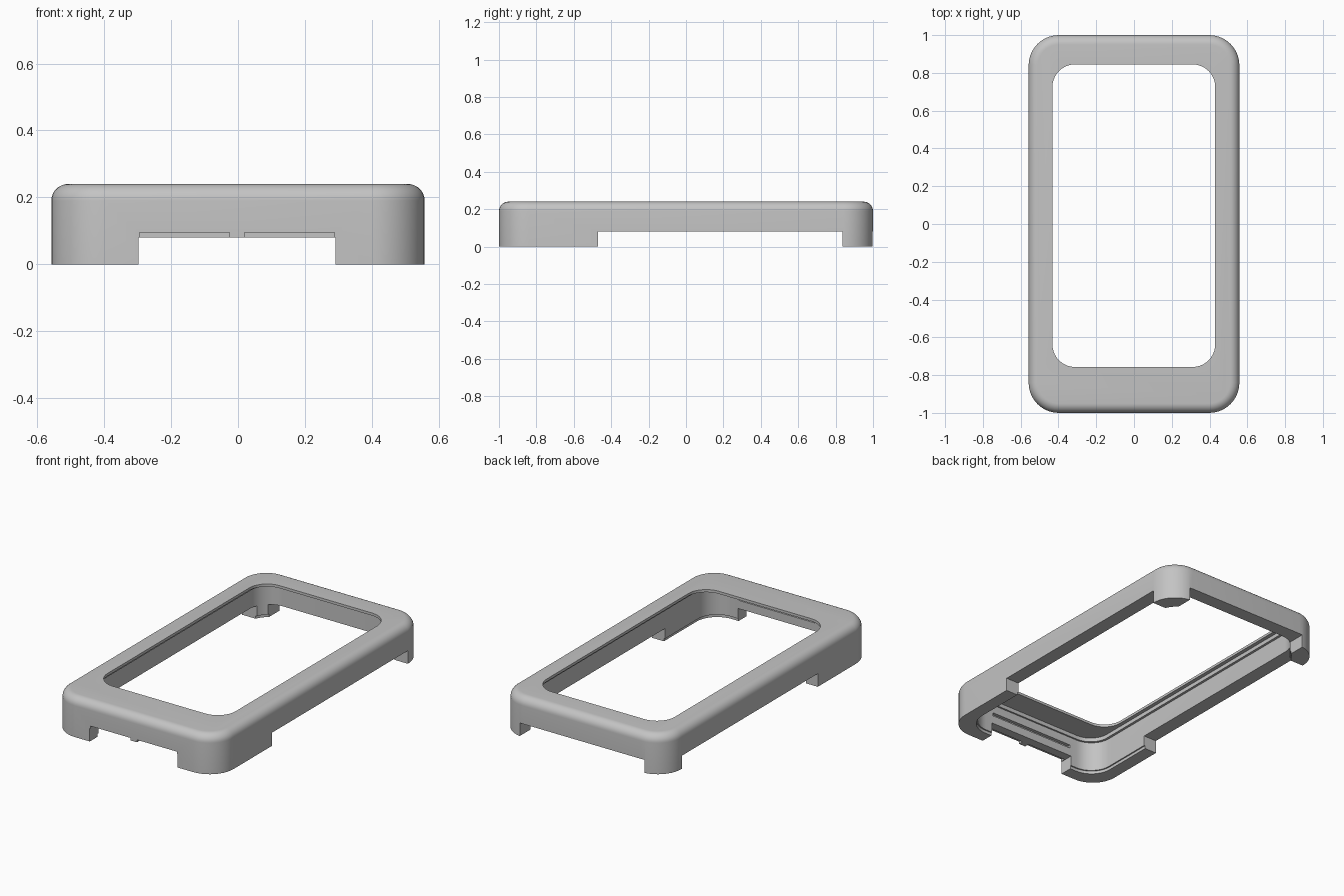
import bpy, bmesh, math

cube = bpy.data.objects.get("Cube")
if cube:
    bpy.data.objects.remove(cube, do_unlink=True)

# Single grey plastic
grey = bpy.data.materials.new("grey_plastic")
grey.use_nodes = True
colour = (0.55, 0.55, 0.55, 1)
grey.diffuse_color = colour
grey.node_tree.nodes["Principled BSDF"].inputs["Base Color"].default_value = colour

SEGMENTS = 10


def rounded_rect(x0, x1, y0, y1, r):
    """Outline of a rectangle with rounded corners, counter-clockwise."""
    corners = [(x1 - r, y1 - r), (x0 + r, y1 - r), (x0 + r, y0 + r), (x1 - r, y0 + r)]
    points = []
    for i, (cx, cy) in enumerate(corners):
        for k in range(SEGMENTS + 1):
            a = math.pi / 2 * (i + k / SEGMENTS)
            points.append((cx + r * math.cos(a), cy + r * math.sin(a)))
    return points


def loft(name, rings):
    """Closed solid through a stack of (outline, z) rings."""
    bm = bmesh.new()
    loops = [[bm.verts.new((x, y, z)) for x, y in outline] for outline, z in rings]
    n = len(loops[0])
    for low, high in zip(loops, loops[1:]):
        for i in range(n):
            j = (i + 1) % n
            bm.faces.new((low[i], low[j], high[j], high[i]))
    bm.faces.new(loops[0][::-1])
    bm.faces.new(loops[-1])
    mesh = bpy.data.meshes.new(name)
    bm.to_mesh(mesh)
    bm.free()
    obj = bpy.data.objects.new(name, mesh)
    bpy.context.collection.objects.link(obj)
    mesh.materials.append(grey)
    return obj


def prism(name, x0, x1, y0, y1, r, z0, z1):
    outline = rounded_rect(x0, x1, y0, y1, r)
    return loft(name, [(outline, z0), (outline, z1)])


def box(name, x0, x1, y0, y1, z0, z1):
    outline = [(x0, y0), (x1, y0), (x1, y1), (x0, y1)]
    return loft(name, [(outline, z0), (outline, z1)])


# Outer shell with a rounded top edge
W, L, H, R, ROUND = 0.558, 1.0, 0.24, 0.16, 0.05
rings = [(rounded_rect(-W, W, -L, L, R), 0)]
for k in range(9):
    a = math.pi / 2 * k / 8
    d = ROUND * (1 - math.cos(a))
    rings.append((rounded_rect(-W + d, W - d, -L + d, L - d, R - d),
                  H - ROUND + ROUND * math.sin(a)))
frame = loft("bezel_frame", rings)

# Cutters: stepped cavity, window, side, back and front openings, inner slot
CUT = 0.08
cutters = [
    prism("cavity_cutter", -0.47, 0.47, -0.915, 0.915, 0.13, -0.1, 0.2),
    prism("upper_cavity_cutter", -0.455, 0.455, -0.905, 0.9, 0.12, 0.1, 0.224),
    prism("bottom_rim_cutter", -0.478, 0.478, -0.923, 0.923, 0.138, -0.1, 0.018),
    prism("window_cutter", -0.432, 0.43, -0.757, 0.845, 0.12, 0.1, 0.4),
    box("side_cutter", -0.8, 0.8, -0.47, 0.837, -0.1, CUT),
    box("back_cutter", -0.42, 0.42, 0.7, 1.2, -0.1, CUT),
    box("front_cutter", -0.298, 0.292, -1.2, -0.8, -0.1, CUT),
    box("front_recess_left_cutter", 0.02, 0.288, -1.2, -0.97, 0.05, 0.095),
    box("front_recess_right_cutter", -0.294, -0.025, -1.2, -0.97, 0.05, 0.095),
    box("inner_slot_cutter", -0.29, 0.285, -0.935, -0.85, 0.13, 0.15),
]
bpy.context.view_layer.objects.active = frame
for cutter in cutters:
    cutter.hide_render = True
    mod = frame.modifiers.new(cutter.name, "BOOLEAN")
    mod.operation = "DIFFERENCE"
    mod.solver = "EXACT"
    mod.object = cutter
    bpy.ops.object.modifier_apply(modifier=mod.name)
    bpy.data.objects.remove(cutter, do_unlink=True)

# Smooth curves, sharp edges
bpy.ops.object.select_all(action="DESELECT")
frame.select_set(True)
bpy.ops.object.shade_smooth_by_angle(angle=math.radians(30))
